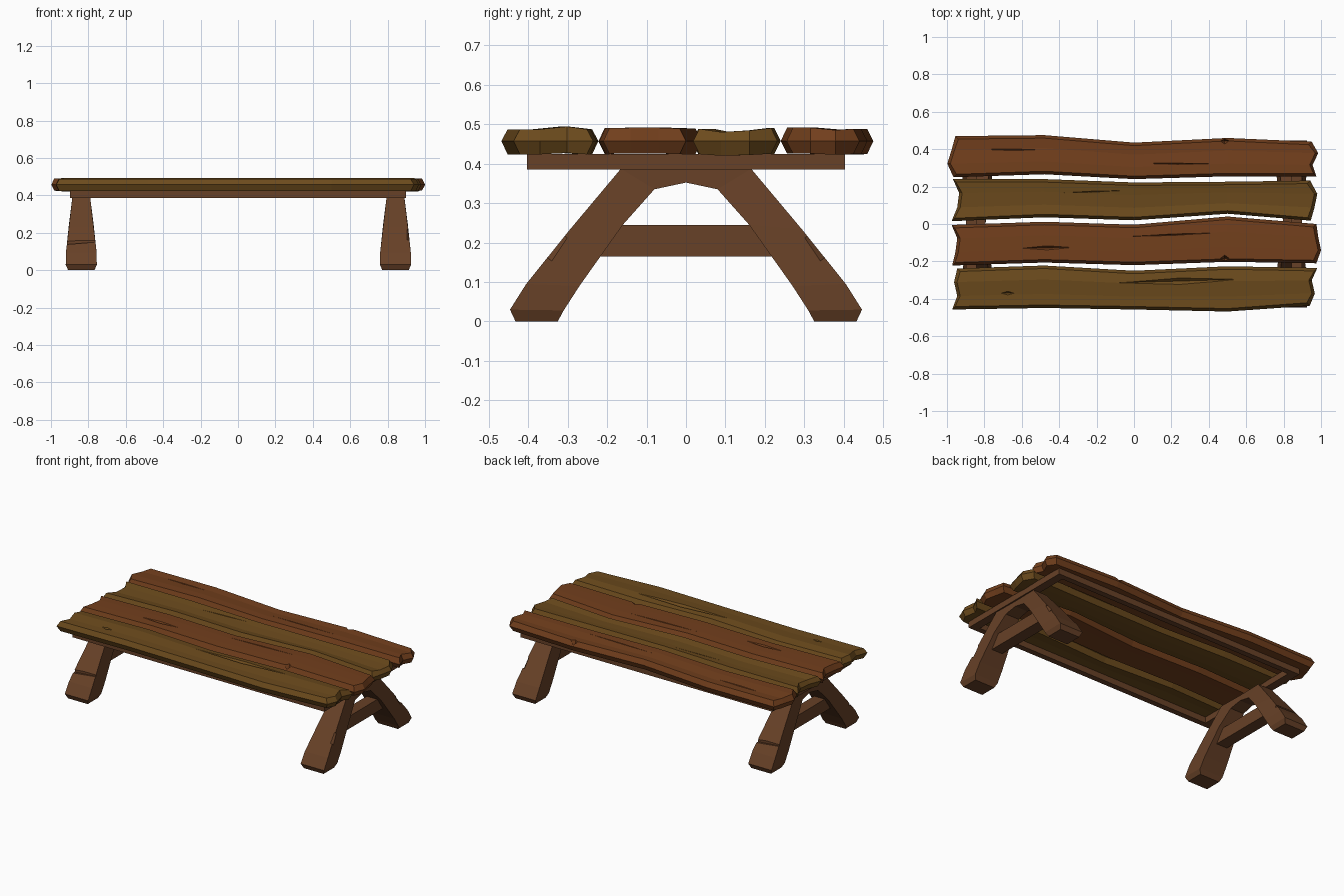
import bpy, bmesh, math
from mathutils import Vector, Matrix

if "Cube" in bpy.data.objects:
    bpy.data.objects.remove(bpy.data.objects["Cube"])


def material(name, rgb):
    m = bpy.data.materials.new(name)
    m.diffuse_color = (*rgb, 1)
    m.use_nodes = True
    m.node_tree.nodes["Principled BSDF"].inputs["Base Color"].default_value = m.diffuse_color
    return m


OLIVE = material("olive_wood", (0.15, 0.07, 0.012))
RED = material("red_wood", (0.17, 0.05, 0.012))
BROWN = material("brown_wood", (0.135, 0.052, 0.02))


def finish(bm, name, mat):
    bmesh.ops.recalc_face_normals(bm, faces=bm.faces)
    me = bpy.data.meshes.new(name)
    bm.to_mesh(me)
    bm.free()
    me.materials.append(mat)
    ob = bpy.data.objects.new(name, me)
    bpy.context.collection.objects.link(ob)
    return ob


def add_box(bm, lo, hi):
    lo, hi = Vector(lo), Vector(hi)
    m = Matrix.Translation((lo + hi) / 2) @ Matrix.Diagonal((*(hi - lo), 1))
    return bmesh.ops.create_cube(bm, size=1, matrix=m)["verts"]


def cut(ob, bm, mat):
    cutter = finish(bm, ob.name + "_cutter", mat)
    cutter.hide_render = True
    cutter.hide_viewport = True
    mod = ob.modifiers.new("cracks", "BOOLEAN")
    mod.operation = "DIFFERENCE"
    mod.solver = "EXACT"
    mod.object = cutter


# Tapered crack: an upside-down pyramid over the plank top
def add_crack(bm, a, b, w, deep=0.475):
    a, b = Vector(a), Vector(b)
    m = (a + b) / 2
    d = b - a
    n = Vector((-d.y, d.x)).normalized() * w
    top = [bm.verts.new((*(m + (p - m) * 1.75), 0.51)) for p in (a, m + n, b, m - n)]
    tip = bm.verts.new((*m, deep))
    bm.faces.new(top)
    for i in range(4):
        bm.faces.new((top[i], top[(i + 1) % 4], tip))


# Plank: bevelled slab with wavy long edges and jagged ends
ACROSS = (0, 0.33, 0.67, 1)
INSET = 0.016


def plank(name, mat, low, high, left, right, tops, cracks):
    bm = bmesh.new()
    nx, ny = 5, 4
    outline = {}
    for i in range(nx):
        for j, t in enumerate(ACROSS):
            x = (left[j], -0.48, 0, 0.5, right[j])[i]
            outline[i, j] = Vector((x, low[i] + (high[i] - low[i]) * t))
    ring = ([(i, 0) for i in range(nx)] + [(nx - 1, j) for j in range(1, ny)]
            + [(i, ny - 1) for i in range(nx - 2, -1, -1)] + [(0, j) for j in range(ny - 2, 0, -1)])
    mid = {k: bm.verts.new((*outline[k], 0.457)) for k in ring}
    for upper in (True, False):
        grid = {}
        for (i, j), p in outline.items():
            dx = INSET * ((i == 0) - (i == nx - 1))
            dy = INSET * ((j == 0) - (j == ny - 1))
            z = tops[j] if upper else 0.424 + (tops[j] - 0.488) * 0.5
            grid[i, j] = bm.verts.new((p.x + dx, p.y + dy, z))
        for i in range(nx - 1):
            for j in range(ny - 1):
                bm.faces.new((grid[i, j], grid[i + 1, j], grid[i + 1, j + 1], grid[i, j + 1]))
        for k, k2 in zip(ring, ring[1:] + ring[:1]):
            bm.faces.new((mid[k], mid[k2], grid[k2], grid[k]))
    ob = finish(bm, name, mat)
    cb = bmesh.new()
    for c in cracks:
        add_crack(cb, *c)
    cut(ob, cb, mat)


plank("front_plank", OLIVE,
      (-0.457, -0.449, -0.457, -0.468, -0.437), (-0.238, -0.222, -0.25, -0.226, -0.235),
      (-0.972, -0.945, -0.962, -0.945), (0.94, 0.967, 0.95, 0.98),
      (0.487, 0.487, 0.494, 0.487),
      [((-0.1, -0.315), (0.59, -0.295), 0.02), ((-0.73, -0.37), (-0.62, -0.37), 0.015)])
plank("front_middle_plank", RED,
      (-0.222, -0.206, -0.22, -0.202, -0.21), (-0.005, 0.012, -0.004, 0.04, 0.0),
      (-0.972, -0.955, -0.945, -0.975), (0.975, 1.0, 0.985, 0.975),
      (0.49, 0.491, 0.491, 0.489),
      [((-0.63, -0.13), (-0.3, -0.125), 0.014), ((-0.1, -0.07), (0.5, -0.045), 0.005),
       ((0.485, -0.2), (0.485, -0.17), 0.02, 0.44)])
plank("back_middle_plank", OLIVE,
      (0.015, 0.036, 0.02, 0.055, 0.018), (0.24, 0.24, 0.222, 0.226, 0.232),
      (-0.975, -0.945, -0.935, -0.968), (0.945, 0.965, 0.98, 0.942),
      (0.488, 0.48, 0.484, 0.49),
      [((-0.56, 0.16), (0.1, 0.185), 0.005)])
plank("back_plank", RED,
      (0.25, 0.266, 0.24, 0.255, 0.255), (0.47, 0.475, 0.435, 0.46, 0.44),
      (-0.965, -0.998, -0.975, -0.955), (0.975, 0.955, 0.985, 0.95),
      (0.491, 0.491, 0.485, 0.488),
      [((-0.94, 0.4), (-0.38, 0.395), 0.009), ((-0.08, 0.325), (0.54, 0.32), 0.004),
       ((0.485, 0.43), (0.485, 0.46), 0.02, 0.44)])

# Thin rectangular frame under the planks
bm = bmesh.new()
for s in (-1, 1):
    add_box(bm, (-0.897, s * 0.385 - 0.018, 0.385), (0.897, s * 0.385 + 0.018, 0.424))
finish(bm, "side_rails", BROWN)
bm = bmesh.new()
for s in (-1, 1):
    add_box(bm, (s * 0.87 - 0.027, -0.4, 0.385), (s * 0.87 + 0.027, 0.4, 0.424))
finish(bm, "end_rails", BROWN)

# A-shaped trestles: (outer y, z), (inner y, z), half width, from foot to apex
STATIONS = [
    ((0.432, 0), (0.325, 0), 0.07), ((0.446, 0.03), (0.31, 0.028), 0.083),
    ((0.405, 0.095), (0.27, 0.09), 0.082), ((0.295, 0.232), (0.16, 0.245), 0.066),
    ((0.165, 0.387), (0.08, 0.335), 0.048), ((0, 0.387), (0, 0.352), 0.045),
]


def trestle(name, cx):
    rows = [(s, -1) for s in STATIONS] + [(s, 1) for s in STATIONS[-2::-1]]
    bm = bmesh.new()
    loops = []
    for (outer, inner, h), sy in rows:
        loops.append([bm.verts.new((cx + sx * h, sy * p[0], p[1]))
                      for sx, p in ((-1, outer), (1, outer), (1, inner), (-1, inner))])
    for a, b in zip(loops, loops[1:]):
        for k in range(4):
            bm.faces.new((a[k], a[(k + 1) % 4], b[(k + 1) % 4], b[k]))
    bm.faces.new(loops[0])
    bm.faces.new(loops[-1])
    ob = finish(bm, name, BROWN)

    # Worn notches on the outer leg faces
    cb = bmesh.new()
    for sy in (-1, 1):
        if cx < 0:
            v = add_box(cb, (-0.15, -0.008, -0.008), (0.15, 0.008, 0.008))
            m = Matrix.Translation((cx, sy * 0.362, 0.152)) @ Matrix.Rotation(0.08 * sy, 4, "Y")
        else:
            v = add_box(cb, (-0.012, -0.035, -0.01), (0.012, 0.035, 0.01))
            m = (Matrix.Translation((cx + 0.074, sy * 0.33, 0.19))
                 @ Matrix.Rotation(-sy * 0.88, 4, "X") @ Matrix.Rotation(math.pi / 4, 4, "Y"))
        bmesh.ops.transform(cb, matrix=m, verts=v)
    cut(ob, cb, BROWN)

    # Cross beam joining the two legs
    bm = bmesh.new()
    v = add_box(bm, (cx - 0.038, -0.25, 0.165), (cx + 0.038, 0.25, 0.245))
    for p in v:
        if p.co.z > 0.2:
            p.co.y *= 0.75
    finish(bm, name + "_beam", BROWN)


trestle("left_trestle", -0.838)
trestle("right_trestle", 0.842)
